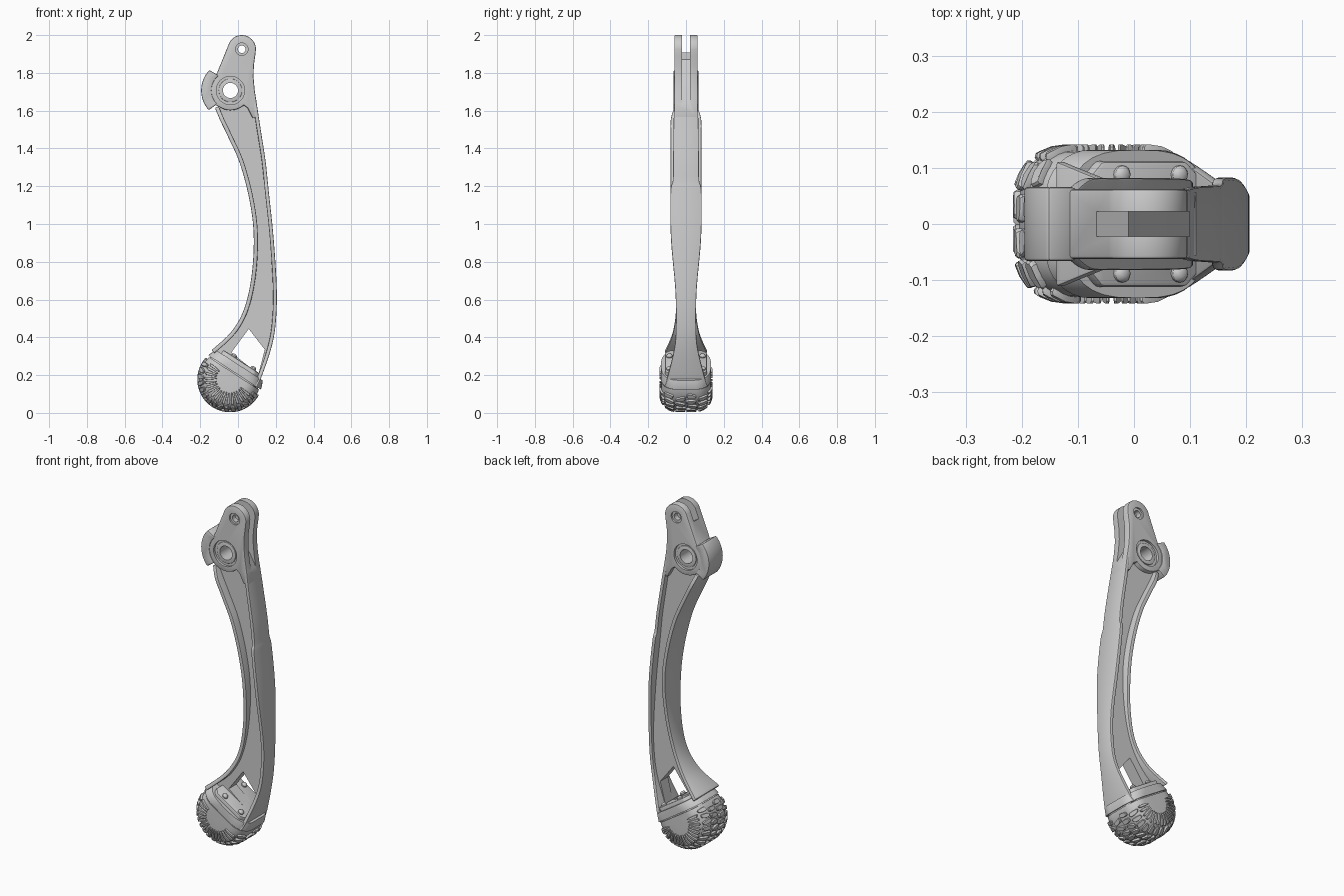
import bpy, bmesh, math, random
from mathutils import Vector as V

if "Cube" in bpy.data.objects:
    bpy.data.objects.remove(bpy.data.objects["Cube"])
random.seed(4)
pi = math.pi


def finish(bm, name, bevel=0, seg=2):
    bmesh.ops.recalc_face_normals(bm, faces=bm.faces)
    me = bpy.data.meshes.new(name)
    bm.to_mesh(me)
    ob = bpy.data.objects.new(name, me)
    bpy.context.collection.objects.link(ob)
    if bevel:
        m = ob.modifiers.new("bevel", 'BEVEL')
        m.width, m.segments, m.limit_method, m.angle_limit = bevel, seg, 'ANGLE', 0.7
    return ob


def loft(bm, loops):
    rings = [[bm.verts.new(p) for p in lp] for lp in loops]
    n = len(rings[0])
    for a, b in zip(rings, rings[1:]):
        for i in range(n):
            bm.faces.new((a[i], a[(i + 1) % n], b[(i + 1) % n], b[i]))
    bm.faces.new(rings[0])
    bm.faces.new(rings[-1])


def solid(name, loops, bevel=0, seg=2):
    bm = bmesh.new()
    loft(bm, loops)
    return finish(bm, name, bevel, seg)


def prism(name, poly, y0, y1, bevel=0):
    return solid(name, [[(x, y, z) for x, z in poly] for y in (y0, y1)], bevel)


def arc(c, r, a0, a1, n):
    return [(c[0] + r * math.cos(math.radians(a0 + (a1 - a0) * i / n)),
             c[1] + r * math.sin(math.radians(a0 + (a1 - a0) * i / n))) for i in range(n + 1)]


def disc(name, c, r, y0, y1, bevel=0):
    return prism(name, arc(c, r, 0, 352.5, 47), y0, y1, bevel)


cutters = []


def cut(ob, cutter):
    m = ob.modifiers.new("cut", 'BOOLEAN')
    m.operation, m.solver, m.object = 'DIFFERENCE', 'EXACT', cutter
    cutter.hide_render = True
    if cutter not in cutters:
        cutters.append(cutter)


def spline(pts, n=8):
    out = []
    for i in range(len(pts) - 1):
        p = [V(pts[min(max(j, 0), len(pts) - 1)]) for j in (i - 1, i, i + 1, i + 2)]
        for k in range(n):
            t = k / n
            out.append(0.5 * (2 * p[1] + (p[2] - p[0]) * t + (2 * p[0] - 5 * p[1] + 4 * p[2] - p[3]) * t * t
                              + (3 * p[1] - p[0] - 3 * p[2] + p[3]) * t ** 3))
    return out + [V(pts[-1])]


# Flange paths: x, z, half width
left = spline([(-.122, 1.615, .06), (-.095, 1.55, .08), (-.052, 1.46, .082), (.01, 1.32, .082), (.06, 1.13, .081),
               (.083, .945, .077), (.073, .735, .061), (.034, .555, .053), (-.035, .43, .07), (-.14, .332, .112)])
right = spline([(.099, 1.64, .062), (.117, 1.52, .066), (.145, 1.34, .068), (.157, 1.23, .07), (.163, 1.17, .082),
                (.188, .93, .08), (.205, .66, .057), (.2, .48, .053), (.178, .35, .06), (.128, .2, .095), (.098, .135, .115)])


def flange(name, path, side, thick):
    loops = []
    for i, p in enumerate(path):
        t = (path[min(i + 1, len(path) - 1)] - path[max(i - 1, 0)]).xy.normalized()
        q = p.xy + V((-t.y, t.x)) * side * thick
        w = p.z
        loops.append([(p.x, -w, p.y), (p.x, w, p.y), (q.x, w, q.y), (q.x, -w, q.y)])
    return solid(name, loops, .005)


inner_flange = flange("inner_flange", left, 1, .022)
outer_flange = flange("outer_flange", right, -1, .02)

# Thin web between the flanges, with a window near the foot
loops = []
for i in range(61):
    a, b = left[round(i / 60 * (len(left) - 1))], right[round(i / 60 * (len(right) - 1))]
    ax, bx = a.x + .01, b.x - .008
    loops.append([(ax, -.035, a.y), (ax, .035, a.y), (bx, .035, b.y), (bx, -.035, b.y)])
web = solid("web", loops)
window = [(.057, .445), (.142, .335), (.108, .205), (-.035, .32)]
cut(web, prism("window_cutter", window, -.2, .2))

# Forked head
PIN, PIVOT = (.02, 1.925), (-.04, 1.707)
outline = (arc(PIN, .075, 0, 150, 20) + arc(PIVOT, .112, 132, 222, 14)
           + arc(PIVOT, .105, 240, 312, 10) + [(.05, 1.615), (.078, 1.56), (.111, 1.56),
           (.099, 1.64), (.088, 1.71), (.082, 1.78), (.084, 1.84), (.091, 1.89)])
head = prism("forked_head", outline, -.062, .062, .006)
slot = prism("slot_cutter", [(-.4, 1.91), (-.07, 1.91), (-.01, 1.87), (.03, 1.76), (.12, 1.6), (.4, 1.6),
                             (.4, 2.2), (-.4, 2.2)], -.022, .022)
cut(head, slot)
cut(outer_flange, slot)
cut(head, disc("pin_cutter", PIN, .02, -.3, .3))
pivot_cut = disc("pivot_cutter", PIVOT, .04, -.3, .3)
cut(head, pivot_cut)
for s in (-1, 1):
    cut(head, disc("pin_recess_cutter", PIN, .033, s * .052, s * .1))
    cut(head, disc("pivot_recess_cutter", PIVOT, .075, s * .048, s * .1))
    ring = disc("bearing_ring", PIVOT, .062, s * .04, s * .054, .003)
    cut(ring, pivot_cut)

# Curved bumper beside the pivot
prism("bumper", arc(PIVOT, .155, 136, 222, 24) + arc(PIVOT, .1, 226, 128, 20), -.066, .066, .008)

# Foot frame: U runs across the sole plate, N points up the leg
C = V((-.042, 0, .177))
ang = math.radians(33)
U, N, Y = V((math.cos(ang), 0, -math.sin(ang))), V((math.sin(ang), 0, math.cos(ang))), V((0, 1, 0))


def surf(a, s, h=0, ys=1):
    """Point on the rounded wheel: a = angle round y, s = distance across the tread."""
    k, g = abs(s), math.copysign(1, s)
    phi = min(max((k - .05) / .08, 0), pi / 2)
    r = .082 + (.08 + h) * math.cos(phi) - max(0, k - .05 - .08 * pi / 2)
    y = min(k, .05) + (.08 + h) * math.sin(phi)
    return C + (U * math.cos(a) + N * math.sin(a)) * r + Y * y * g * ys


def foot_slice(name, h, ys, lo, hi, bevel):
    half = [.05 + .08 * pi / 2 * i / 8 for i in range(9)] + [.24]
    ss = [-s for s in reversed(half)] + half
    bm = bmesh.new()
    loft(bm, [[surf(2 * pi * i / 72, s, h, ys) for i in range(72)] for s in ss])
    for v, sign in ((lo, -1), (hi, 1)):
        if v is None:
            continue
        res = bmesh.ops.bisect_plane(bm, geom=bm.verts[:] + bm.edges[:] + bm.faces[:],
                                     plane_co=C + N * v, plane_no=N * sign, clear_outer=True)
        edges = [e for e in res['geom_cut'] if isinstance(e, bmesh.types.BMEdge)]
        bmesh.ops.contextual_create(bm, geom=edges)
    return finish(bm, name, bevel)


foot_slice("rubber_foot", 0, 1, None, .038, 0)
foot_slice("foot_bracket", .01, .945, .044, .09, 0)
foot_slice("foot_joint", -.006, .97, .03, .05, 0)

# Mounting plate with four domed bolts
plate = [C + U * u + Y * y for u, y in ((-.115, -.085), (-.09, -.112), (.09, -.112), (.125, -.08),
                                        (.125, .08), (.09, .112), (-.09, .112), (-.115, .085))]
solid("mounting_plate", [[p + N * v for p in plate] for v in (.06, .112)], .008)
for u in (-.05, .072):
    for y in (-.088, .088):
        c = C + U * u + Y * y
        solid("bolt", [[c + N * v + (U * math.cos(i * pi / 8) + Y * math.sin(i * pi / 8)) * r for i in range(16)]
                       for v, r in ((.105, .016), (.118, .016), (.124, .012), (.127, .006))])

# Tread lugs: rounded pebbles following the foot surface
tread = bmesh.new()


def lug(a, s, da, ds, skew):
    pts = []
    for i in range(10):
        t = 2 * pi * i / 10
        x, y = (math.copysign(abs(f(t)) ** .65, f(t)) for f in (math.cos, math.sin))
        j = random.uniform(.9, 1.08)
        pts.append((x * da * j + skew * y * da, y * ds * j))
    loft(tread, [[surf(a + x * k, s + y * k, h) for x, y in pts]
                 for k, h in ((1, -.006), (1, .007), (.86, .0115))])


for row, s in enumerate((-.155, -.088, -.03, .03, .088, .155)):
    edge = abs(s) > .12
    n = 17 if edge else 15
    for i in range(n):
        a = math.radians(176 + 184 * (i + .5 * (row % 2)) / (n - .5))
        if edge:
            lug(a, s, .062, .033, random.uniform(-.3, .3))
        else:
            lug(a, s + random.uniform(-.004, .004), .078, .026, random.uniform(-.5, .5))
finish(tread, "tread_lugs")

# Apply modifiers, drop the cutters and smooth the shading
bpy.ops.object.select_all(action='SELECT')
bpy.context.view_layer.objects.active = head
bpy.ops.object.convert(target='MESH')
for c in cutters:
    bpy.data.objects.remove(c)
bpy.ops.object.shade_smooth_by_angle(angle=math.radians(32))
